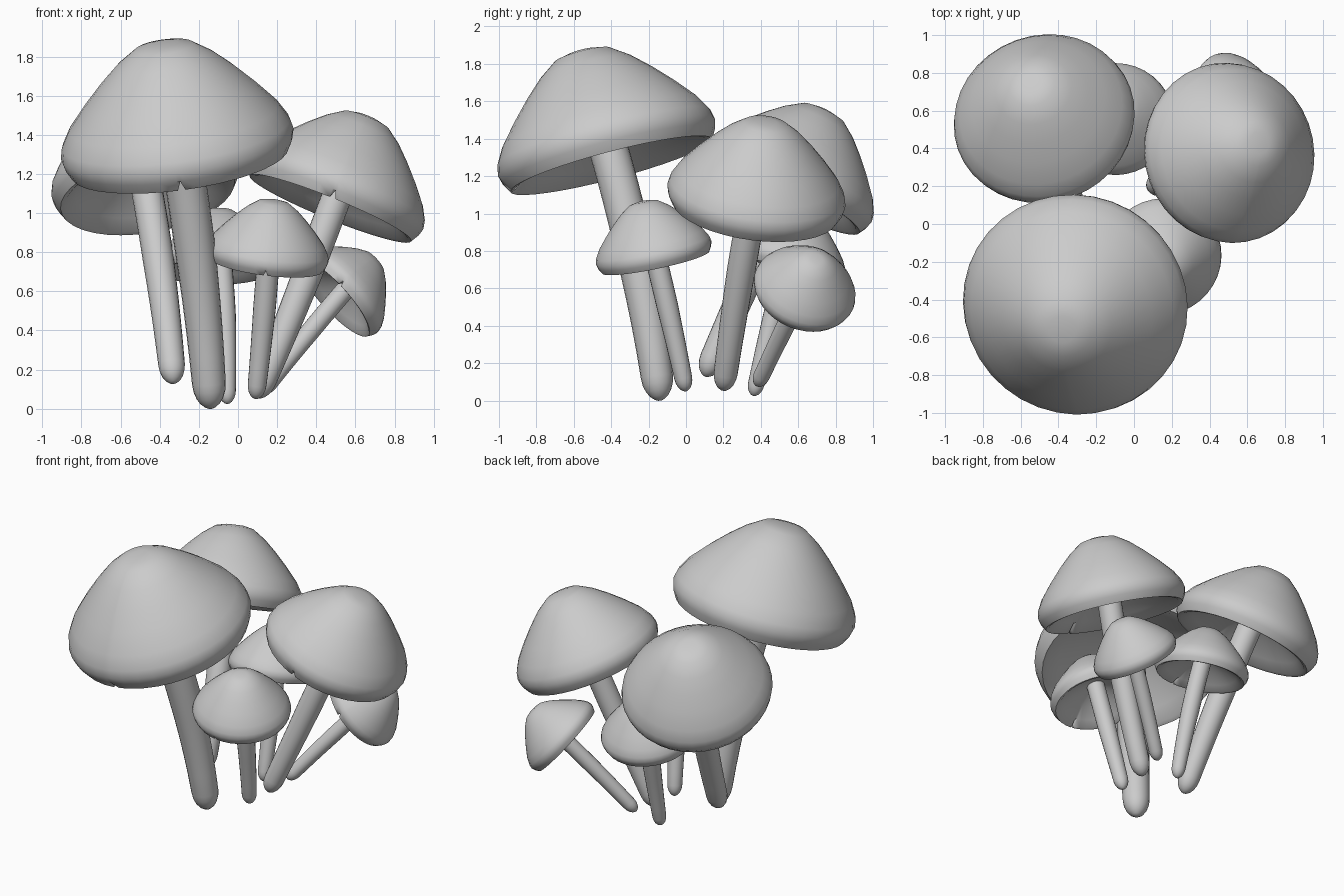
import bpy, bmesh, math
from mathutils import Vector

if "Cube" in bpy.data.objects:
    bpy.data.objects.remove(bpy.data.objects["Cube"])

# Cap cross-section for radius 1: dome, rolled rim, then hollow underside
DOME = [(.12, 1.09), (.25, 1.06), (.42, .94), (.58, .79), (.74, .62), (.9, .43),
        (.98, .29), (1.0, .2), (.98, .12), (.93, .03)]
UNDER = [(.88, .04), (.75, .14), (.5, .29), (.25, .41), (.08, .46)]
NOTCH = -math.pi / 2


def finish(name, bm):
    bmesh.ops.recalc_face_normals(bm, faces=bm.faces)
    me = bpy.data.meshes.new(name)
    bm.to_mesh(me)
    bm.free()
    ob = bpy.data.objects.new(name, me)
    bpy.context.collection.objects.link(ob)
    bpy.ops.object.select_all(action='DESELECT')
    bpy.context.view_layer.objects.active = ob
    ob.select_set(True)
    bpy.ops.object.shade_smooth_by_angle(angle=math.radians(50))
    return ob


def skin(bm, rings):
    # Join successive rings and close both ends
    for a, b in zip(rings, rings[1:]):
        for i in range(len(a)):
            j = (i + 1) % len(a)
            bm.faces.new((a[i], a[j], b[j], b[i]))
    bm.faces.new(rings[0])
    bm.faces.new(rings[-1])


def make_cap(name, centre, axis, radius):
    bm = bmesh.new()
    angles = [NOTCH + 2 * math.pi * k / 36 for k in range(36)]
    angles += [NOTCH - .035, NOTCH + .035]
    angles.sort()
    rings = []
    for r, h in DOME + UNDER:
        ring = []
        for a in angles:
            # small split in the front of the rim
            lift = .08 if abs(a - NOTCH) < .01 and h < .08 and r > .8 else 0
            ring.append(bm.verts.new((r * math.cos(a) * radius,
                                      r * math.sin(a) * radius,
                                      (h + lift) * radius)))
        rings.append(ring)
    skin(bm, rings)
    ob = finish(name, bm)
    ob.rotation_mode = 'QUATERNION'
    ob.rotation_quaternion = Vector((0, 0, 1)).rotation_difference(axis)
    ob.location = centre


def make_stem(name, base, bend, top, r0, r1):
    bm = bmesh.new()
    p0, p1, p2 = Vector(base), Vector(bend), Vector(top)
    length = (p2 - p0).length
    tip = 1.6 * r0 / length
    # rounded foot followed by evenly spaced rings
    ts = [tip * (1 - math.cos(k * math.pi / 10)) for k in range(6)]
    ts += [tip + (1 - tip) * k / 10 for k in range(1, 11)]
    rings = []
    for n, t in enumerate(ts):
        p = p0 * (1 - t) ** 2 + p1 * 2 * t * (1 - t) + p2 * t * t
        d = (p1 - p0) * (1 - t) + (p2 - p1) * t
        q = Vector((0, 0, 1)).rotation_difference(d)
        r = r0 + (r1 - r0) * min(1, t * 1.8)
        if n < 5:
            r *= max(.12, math.sin(n * math.pi / 10))
        rings.append([bm.verts.new(p + q @ Vector((r * math.cos(a), r * math.sin(a), 0)))
                      for a in (2 * math.pi * k / 20 for k in range(20))])
    skin(bm, rings)
    finish(name, bm)


# name, cap centre, cap axis, cap radius, stem foot, bend offset, stem radii
MUSHROOMS = [
    ("large_front", (-.295, -.395, 1.24), (-.13, -.25, .95), .6,
     (-.14, -.14, 0), (.05, .08, 0), .083, .105),
    ("back_left", (-.46, .515, 1.08), (-.16, .43, .89), .485,
     (-.33, .1, .13), (.03, 0, 0), .066, .08),
    ("right", (.467, .365, 1.01), (.37, .12, .91), .48,
     (.095, .2, .055), (.02, -.02, 0), .062, .077),
    ("small_front", (.143, -.16, .73), (.12, -.2, .96), .315,
     (.09, 0, .05), (.01, .01, 0), .046, .058),
    ("small_back", (-.095, .54, .695), (-.02, .25, .97), .305,
     (-.055, .36, .025), (.02, -.01, 0), .042, .058),
    ("small_right", (.485, .62, .56), (.68, .25, .62), .28,
     (.12, .38, .08), (-.01, 0, .01), .043, .05),
]

for name, c, ax, rad, foot, off, r0, r1 in MUSHROOMS:
    axis = Vector(ax).normalized()
    top = Vector(c) + axis * rad * .55
    mid = (Vector(foot) + top) / 2 + Vector(off)
    make_stem(name + "_stem", foot, mid, top, r0, r1)
    make_cap(name + "_cap", c, axis, rad)
